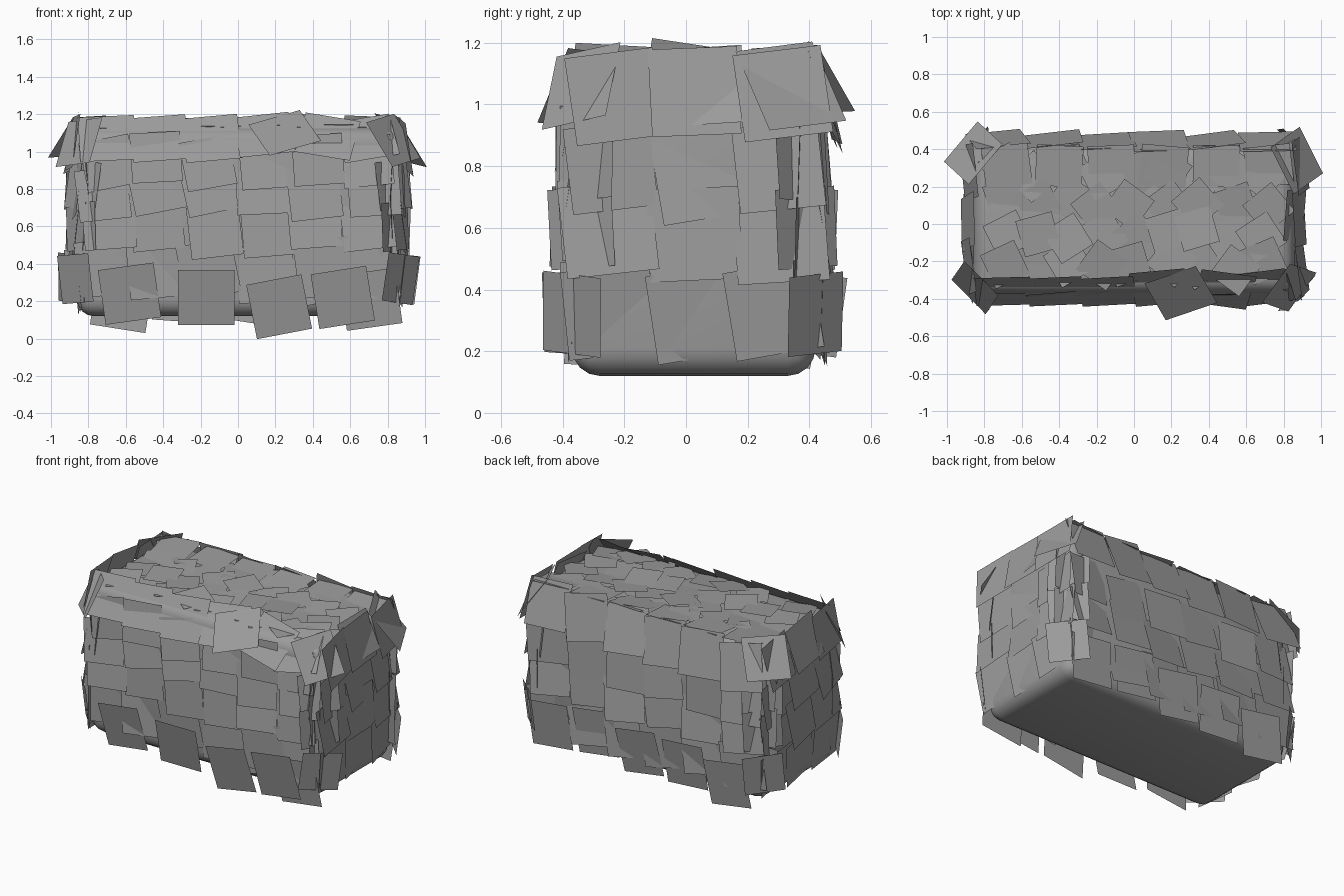
import bpy, bmesh, random
from math import radians, sin, cos
from mathutils import Matrix, Vector

if "Cube" in bpy.data.objects:
    bpy.data.objects.remove(bpy.data.objects["Cube"])

random.seed(11)
X, Y0, Y1, TOP = 0.86, -0.37, 0.42, 1.13
YC = (Y0 + Y1) / 2
leaf = bpy.data.materials.new("leaf_grey")
leaf.diffuse_color = (0.33, 0.33, 0.33, 1)
leaf.use_nodes = True
leaf.node_tree.nodes["Principled BSDF"].inputs["Base Color"].default_value = leaf.diffuse_color


def jit(a):
    return random.uniform(-a, a)


def card(bm, pos, yaw, pitch, spin, w=0.3, h=0.3):
    """Square leaf card; faces -y at yaw 0, positive pitch leans its top outward."""
    m = (Matrix.Translation(pos) @ Matrix.Rotation(radians(yaw), 4, 'Z')
         @ Matrix.Rotation(radians(pitch), 4, 'X') @ Matrix.Rotation(radians(-spin), 4, 'Y'))
    bm.faces.new([bm.verts.new(m @ Vector((x * w / 2, 0, z * h / 2)))
                  for x, z in ((-1, -1), (1, -1), (1, 1), (-1, 1))])


def finish(bm, name):
    me = bpy.data.meshes.new(name)
    bm.to_mesh(me)
    bm.free()
    me.materials.append(leaf)
    ob = bpy.data.objects.new(name, me)
    bpy.context.collection.objects.link(ob)
    return ob


def wall(name, yaw, origin, span, count, rows, extra=()):
    """Shingled rows of cards over one side of the hedge."""
    bm = bmesh.new()
    along = Vector((cos(radians(yaw)), sin(radians(yaw)), 0))
    out = Vector((sin(radians(yaw)), -cos(radians(yaw)), 0))
    for z, push, pitch, size in rows:
        for i in range(count):
            t = (i / (count - 1) - 0.5) * span
            p = Vector(origin) + along * (t + jit(0.02)) + out * (push + jit(0.01))
            p.z = z + jit(0.025)
            card(bm, p, yaw + 3 + jit(5), pitch + jit(4), 7 + jit(5), size, size)
    for t, z, push, pitch, spin in extra:
        p = Vector(origin) + along * t + out * push
        p.z = z
        card(bm, p, yaw, pitch, spin)
    return finish(bm, name)


# Solid rounded core
bm = bmesh.new()
bmesh.ops.create_cube(bm, size=1, matrix=Matrix.Translation((0, YC, (TOP + 0.12) / 2))
                      @ Matrix.Diagonal((2 * X, Y1 - Y0, TOP - 0.12, 1)))
core = finish(bm, "hedge_core")
bev = core.modifiers.new("round", 'BEVEL')
bev.width, bev.segments = 0.09, 4
for p in core.data.polygons:
    p.use_smooth = True

# Front side, with its loose lower cards
wall("front_leaves", 0, (0, Y0, 0), 1.42, 6,
     [(0.36, 0.005, -2, 0.3), (0.60, 0.02, -7, 0.28), (0.79, 0.015, -7, 0.28),
      (0.95, 0.01, -8, 0.27)],
     [(-0.58, 0.24, 0.02, 11, 8), (-0.17, 0.22, 0.02, 12, 0), (0.22, 0.17, 0.02, 10, 11),
      (0.56, 0.22, 0.03, 10, 9), (0.71, 0.21, 0.01, 6, 8), (0.46, 0.38, 0.02, 0, 8)])

# Back side
wall("back_leaves", 180, (0, Y1, 0), 1.42, 6,
     [(0.35, 0.01, -3, 0.3), (0.58, 0.02, -7, 0.28),
      (0.78, 0.02, -7, 0.28), (1.03, 0.03, -17, 0.3)],
     [(-0.70, 0.24, 0.02, 5, 6), (-0.36, 0.28, 0.02, 4, 8), (-0.03, 0.24, 0.03, 8, 9),
      (0.30, 0.24, 0.02, 8, 4), (0.62, 0.20, 0.03, 6, 9)])

# Both ends
for name, yaw, s in (("right_leaves", 90, 1), ("left_leaves", -90, -1)):
    wall(name, yaw, (s * X, YC, 0), 0.54, 3,
         [(0.31, 0.005, 3, 0.29), (0.58, 0.015, -5, 0.3), (0.78, 0.015, -6, 0.28),
          (1.04, 0.03, -13, 0.29)])

# Upright corner cards, three levels at each corner
bm = bmesh.new()
for sx in (-1, 1):
    for y, turn in ((Y0, 0), (Y1, 180)):
        sy = -1 if y < 0 else 1
        for z, inset, pitch, a in ((0.32, -0.01, 6, 48), (0.60, 0.02, 0, 52), (0.82, 0.03, -6, 45)):
            yaw = a * sx if sy < 0 else 180 - a * sx
            card(bm, (sx * (X - inset), y - sy * (inset + 0.01), z), yaw + jit(5), pitch,
                 jit(6), 0.25, 0.26)
        # narrow cards wrapping round the corner
        for z in (0.35, 0.6, 0.85):
            yaw = 80 * sx if sy < 0 else 180 - 8 * sx
            card(bm, (sx * (X - 0.03), y - sy * 0.05, z + jit(0.03)), yaw + jit(6), jit(5),
                 jit(5), 0.18, 0.26)
finish(bm, "corner_leaves")

# Sloping cards along the top front edge and the top ends
bm = bmesh.new()
for x, y, z, pitch, spin in ((-0.70, -0.36, 1.07, -32, 3), (-0.42, -0.36, 1.07, -32, 5),
                             (-0.14, -0.36, 1.07, -32, 6), (0.14, -0.34, 1.09, -40, 8),
                             (0.25, -0.37, 1.10, -50, 24),
                             (0.48, -0.35, 1.08, -40, -12), (0.69, -0.34, 1.07, -38, 12)):
    card(bm, (x, y, z), 0, pitch, spin, 0.3, 0.28)
card(bm, (-0.85, -0.34, 1.05), -48, -26, 6, 0.26, 0.27)
card(bm, (0.83, -0.34, 1.06), 48, -30, 12, 0.26, 0.28)
card(bm, (0.87, 0.34, 1.06), 112, -36, 8, 0.28, 0.32)
card(bm, (-0.86, 0.38, 1.08), -128, -40, -3, 0.28, 0.28)
card(bm, (0.86, 0.05, 1.06), 84, -22, 4, 0.27, 0.27)
finish(bm, "top_edge_leaves")

# Overlapping cards over the top
bm = bmesh.new()
for j in range(4):
    for i in range(9):
        x = -0.7 + 1.4 * i / 8 + jit(0.03)
        y = -0.22 + 0.5 * j / 3 + jit(0.03)
        card(bm, (x, y, TOP + 0.012 + jit(0.01)), jit(8), -88 + jit(7),
             random.choice((15, 25, 35, 50)) + jit(5), 0.2, 0.2)
for i in range(6):
    card(bm, (-0.68 + 0.28 * i, 0.31, TOP + 0.02), 0, -83 + jit(3), jit(8), 0.25, 0.22)
finish(bm, "top_leaves")
